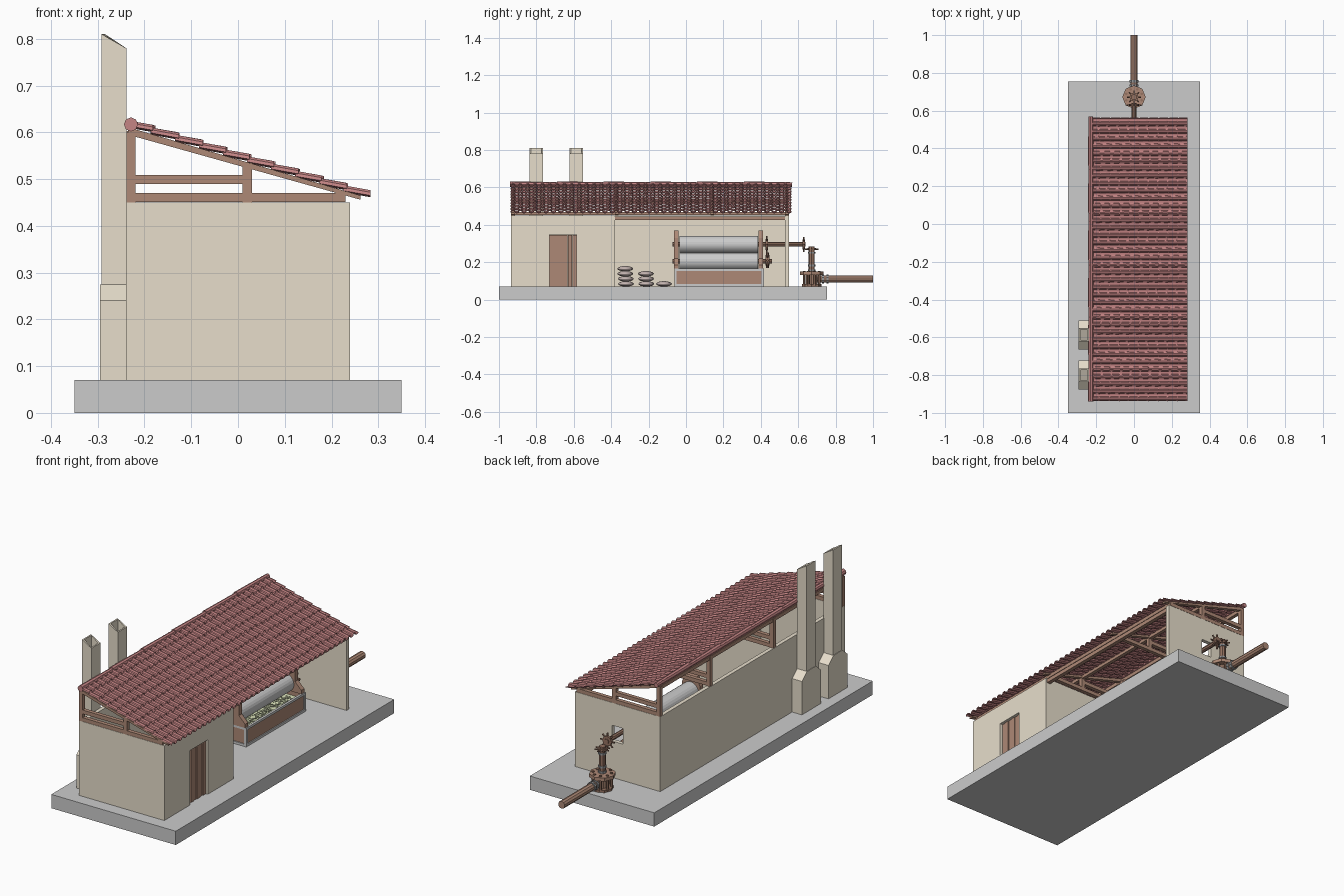
import bpy, bmesh, math, random
from mathutils import Vector, Matrix

if "Cube" in bpy.data.objects:
    bpy.data.objects.remove(bpy.data.objects["Cube"])

random.seed(4)


def mat(name, r, g, b):
    m = bpy.data.materials.new(name)
    m.diffuse_color = (r, g, b, 1)
    m.use_nodes = True
    m.node_tree.nodes["Principled BSDF"].inputs["Base Color"].default_value = m.diffuse_color
    return m


PLASTER = mat("plaster", 0.80, 0.73, 0.60)
WOOD = mat("wood", 0.42, 0.25, 0.18)
DARK = mat("dark_wood", 0.30, 0.17, 0.12)
TILE = mat("clay_tile", 0.55, 0.23, 0.23)
STONE = mat("stone", 0.68, 0.68, 0.68)
METAL = mat("metal", 0.62, 0.64, 0.65)
IRON = mat("iron", 0.30, 0.31, 0.32)
CANE = mat("cane", 0.72, 0.78, 0.50)
SACK = mat("sack", 0.58, 0.48, 0.46)


def finish(name, bm, m):
    bmesh.ops.recalc_face_normals(bm, faces=bm.faces)
    me = bpy.data.meshes.new(name)
    bm.to_mesh(me)
    bm.free()
    ob = bpy.data.objects.new(name, me)
    bpy.context.collection.objects.link(ob)
    if m:
        me.materials.append(m)
    return ob


def add_box(bm, x0, x1, y0, y1, z0, z1):
    mx = Matrix.Translation(((x0 + x1) / 2, (y0 + y1) / 2, (z0 + z1) / 2))
    return bmesh.ops.create_cube(bm, size=1, matrix=mx @ Matrix.Diagonal((x1 - x0, y1 - y0, z1 - z0, 1)))


def box(name, m, *b):
    bm = bmesh.new()
    add_box(bm, *b)
    return finish(name, bm, m)


def add_cyl(bm, p, q, r, n=8, r2=None):
    p, q = Vector(p), Vector(q)
    rot = (q - p).to_track_quat('Z', 'Y').to_matrix().to_4x4()
    bmesh.ops.create_cone(bm, cap_ends=True, segments=n, radius1=r, radius2=r if r2 is None else r2,
                          depth=(q - p).length, matrix=Matrix.Translation((p + q) / 2) @ rot)


def cyl(name, m, *a, **k):
    bm = bmesh.new()
    add_cyl(bm, *a, **k)
    return finish(name, bm, m)


def prism(name, m, pts, axis, a, b):
    """Extrude a (u, z) profile along x or y."""
    bm = bmesh.new()
    vec = (lambda u, z, t: (t, u, z)) if axis == 'x' else (lambda u, z, t: (u, t, z))
    lo = [bm.verts.new(vec(u, z, a)) for u, z in pts]
    hi = [bm.verts.new(vec(u, z, b)) for u, z in pts]
    bm.faces.new(lo)
    bm.faces.new(hi)
    for i in range(len(pts)):
        j = (i + 1) % len(pts)
        bm.faces.new((lo[i], lo[j], hi[j], hi[i]))
    return finish(name, bm, m)


def roof_z(x):
    return 0.617 - 0.30 * (x + 0.235)


# base slab
box("base_slab", STONE, -.35, .35, -1, .755, 0, .07)

# walls: one solid block with room, open bay, doorway and shaft hole cut out
walls = box("walls", PLASTER, -.24, .24, -.935, .55, .07, .45)
for b in [(-.22, .22, -.915, -.40, .0, .6), (-.22, .3, -.38, .53, .0, .6),
          (.2, .3, -.73, -.585, .0, .347), (-.03, .03, .5, .6, .255, .335)]:
    cutter = box("cutter", None, *b)
    cutter.hide_render = True
    mod = walls.modifiers.new("cut", 'BOOLEAN')
    mod.object, mod.operation, mod.solver = cutter, 'DIFFERENCE', 'EXACT'
    bpy.context.view_layer.objects.active = walls
    bpy.ops.object.modifier_apply(modifier=mod.name)
    bpy.data.objects.remove(cutter)

# plank door
bm = bmesh.new()
for i in range(6):
    y = -.73 + i * .0242
    add_box(bm, .212, .226 + .003 * (i % 2), y + .001, y + .0232, .07, .345)
finish("door", bm, WOOD)

# chimneys: shouldered foot and hollow slanted stack
for k, cy in enumerate((-.80, -.587)):
    prism("chimney_foot_%d" % k, PLASTER, [(cy - .077, .07), (cy + .077, .07), (cy + .077, .24), (cy + .036, .275),
                                         (cy - .036, .275), (cy - .077, .24)], 'x', -.295, -.24)
    bm = bmesh.new()
    add_box(bm, -.292, -.239, cy - .036, cy + .036, .27, .81)
    for v in bm.verts:
        if v.co.z > .5 and v.co.x > -.26:
            v.co.z = .78
    top = max(bm.faces, key=lambda f: f.calc_center_median().z)
    bmesh.ops.inset_region(bm, faces=[top], thickness=.011)
    ext = bmesh.ops.extrude_face_region(bm, geom=[top])
    bmesh.ops.delete(bm, geom=[top], context='FACES_ONLY')
    bmesh.ops.translate(bm, vec=(0, 0, -.15), verts=[g for g in ext["geom"] if isinstance(g, bmesh.types.BMVert)])
    finish("chimney_stack_%d" % k, bm, PLASTER)

# roof trusses
for k, y in enumerate((-.925, -.37, .14, .54)):
    bm = bmesh.new()
    a, b = y - .01, y + .01
    add_box(bm, -.239, -.219, a, b, .45, .60)
    add_box(bm, .01, .03, a, b, .45, .535)
    add_box(bm, -.22, .23, a, b, .451, .47)
    add_box(bm, -.22, .01, a, b, .49, .509)
    finish("truss_%d" % k, bm, WOOD)
    prism("rafter_%d" % k, WOOD, [(-.235, roof_z(-.235) - .022), (.262, roof_z(.262) - .012),
                                 (.262, roof_z(.262) - .003), (-.235, roof_z(-.235) - .006)], 'y', a, b)

# long beams
box("ridge_beam", WOOD, -.238, -.22, -.93, .55, .585, .603)
box("middle_beam", WOOD, .011, .029, -.93, .55, .517, .534)
box("eave_beam", WOOD, .212, .23, -.93, .55, .451, .469)
box("lintel_beam", WOOD, .215, .235, -.38, .53, .425, .445)

# roof tiles: rows of arched covers over hollow pans
bm = bmesh.new()
COLS, ROWS, PITCH = 38, 10, .0515
cw = 1.495 / COLS
for r in range(ROWS):
    for c in range(COLS):
        for cover in (1, 0):
            jit = random.uniform(-.003, .003) if r < ROWS - 1 else 0
            x0, x1 = -.238 + PITCH * r, -.238 + PITCH * r + .058 + jit
            yc = -.937 + cw * (c + (.3 if cover else .8))
            rings = []
            for x, lift, w in ((x0, .0, .85), (x1, .007, 1.0)):
                ring = []
                for i in range(6):
                    t = math.pi * i / 5
                    h = .011 * math.sin(t) if cover else .004 - .006 * math.sin(t)
                    rad = (.30 if cover else .32) * cw * w
                    ring.append(bm.verts.new((x, yc - rad * math.cos(t), roof_z(x) + lift + h - .004)))
                rings.append(ring)
            for i in range(5):
                bm.faces.new((rings[0][i], rings[1][i], rings[1][i + 1], rings[0][i + 1]))
for f in bm.faces:
    f.normal_update()
tiles = finish("roof_tiles", bm, TILE)
sol = tiles.modifiers.new("thickness", 'SOLIDIFY')
sol.thickness, sol.offset = .003, 0

# ridge tiles
bm = bmesh.new()
for i in range(6):
    y = -.94 + i * .25
    add_cyl(bm, (-.229, y, .617), (-.229, y + .258, .615), .015, 8, .012)
finish("ridge_tiles", bm, TILE)

# mill trough: timber panels in a metal frame
bm = bmesh.new()
for x in (-.085, .077):
    add_box(bm, x, x + .008, -.055, .41, .075, .16)
for y in (-.057, .402):
    add_box(bm, -.085, .085, y, y + .008, .075, .16)
add_box(bm, -.085, .085, -.055, .41, .075, .085)
finish("trough_panels", bm, WOOD)
bm = bmesh.new()
for z in (.07, .154):
    for x in (-.09, .078):
        add_box(bm, x, x + .012, -.062, .416, z, z + .012)
    for y in (-.062, .404):
        add_box(bm, -.09, .09, y, y + .012, z, z + .012)
for x in (-.09, .078):
    for y in (-.062, .404):
        add_box(bm, x, x + .012, y, y + .012, .07, .166)
finish("trough_frame", bm, METAL)

# crushed cane
bm = bmesh.new()
add_box(bm, -.077, .077, -.049, .402, .085, .138)
for i in range(110):
    p = Vector((random.uniform(-.055, .055), random.uniform(-.02, .37), random.uniform(.14, .15)))
    a = random.uniform(0, math.pi)
    d = Vector((math.cos(a), math.sin(a), 0)) * .018
    add_cyl(bm, p - d, p + d, .005, 5)
finish("crushed_cane", bm, CANE)

# mill cheeks
for k, y in enumerate((-.064, .387)):
    half = [(.085, .166), (.085, .185), (.05, .22), (.05, .33), (.03, .37)]
    prism("mill_cheek_%d" % k, WOOD, half + [(-u, z) for u, z in reversed(half)], 'y', y, y + .024)

# rollers and shafts
for k, z in enumerate((.205, .295)):
    ob = cyl("roller_%d" % k, METAL, (0, -.036, z), (0, .384, z), .046, 24)
    cyl("roller_axle_%d" % k, DARK, (0, -.072, z), (0, .46 if k == 0 else .64, z), .012, 8)


def cog(name, c, axis, r, th, pegs, m=DARK):
    """Wooden wheel with radial pegs around the given axis."""
    bm = bmesh.new()
    c, ax = Vector(c), Vector(axis)
    add_cyl(bm, c - ax * th / 2, c + ax * th / 2, r * .65, 8)
    u = ax.orthogonal().normalized()
    for i in range(pegs):
        d = Matrix.Rotation(2 * math.pi * i / pegs, 3, ax) @ u
        add_cyl(bm, c + d * r * .3, c + d * r, th * .35, 6)
    finish(name, bm, m)


cog("upper_gear", (0, .432, .295), (0, 1, 0), .046, .012, 8)
cog("lower_gear", (0, .436, .21), (0, 1, 0), .042, .02, 8)
cog("shaft_gear", (0, .63, .295), (0, 1, 0), .04, .012, 8)
cog("capstan_gear", (0, .672, .27), (0, 0, 1), .036, .012, 8)

# capstan outside the end wall
CY = .672
cyl("capstan_post", DARK, (0, CY, .07), (0, CY, .285), .016, 8)
cyl("capstan_foot", DARK, (0, CY, .07), (0, CY, .082), .052, 8)
cyl("capstan_hub", WOOD, (0, CY, .08), (0, CY, .135), .03, 8)
cyl("capstan_disc", WOOD, (0, CY, .132), (0, CY, .149), .062, 8)
bm = bmesh.new()
for i in range(8):
    a = math.tau * (i + .5) / 8
    x, y = .044 * math.cos(a), CY + .044 * math.sin(a)
    add_cyl(bm, (x, y, .075), (x, y, .154), .007, 6)
finish("capstan_pegs", bm, DARK)
for k, z in enumerate((.152, .178, .245)):
    cyl("capstan_band_%d" % k, IRON, (0, CY, z), (0, CY, z + .01), .02, 8)

# push pole
cyl("push_pole", WOOD, (0, .70, .11), (0, 1, .11), .019, 10)
for k, y in enumerate((.727, .75)):
    cyl("pole_band_%d" % k, IRON, (0, y, .11), (0, y + .012, .11), .024, 10)

# stacked sacks along the back of the bay
for k, (y, n) in enumerate(((-.323, 4), (-.212, 3), (-.117, 1))):
    bm = bmesh.new()
    for i in range(n):
        mx = Matrix.Translation((-.14 + random.uniform(-.006, .006), y + random.uniform(-.003, .003), .084 + i * .027))
        bmesh.ops.create_uvsphere(bm, u_segments=12, v_segments=8, radius=1,
                                  matrix=mx @ Matrix.Diagonal((.06, .042, .0145, 1)))
    ob = finish("sack_stack_%d" % k, bm, SACK)
    for p in ob.data.polygons:
        p.use_smooth = True
